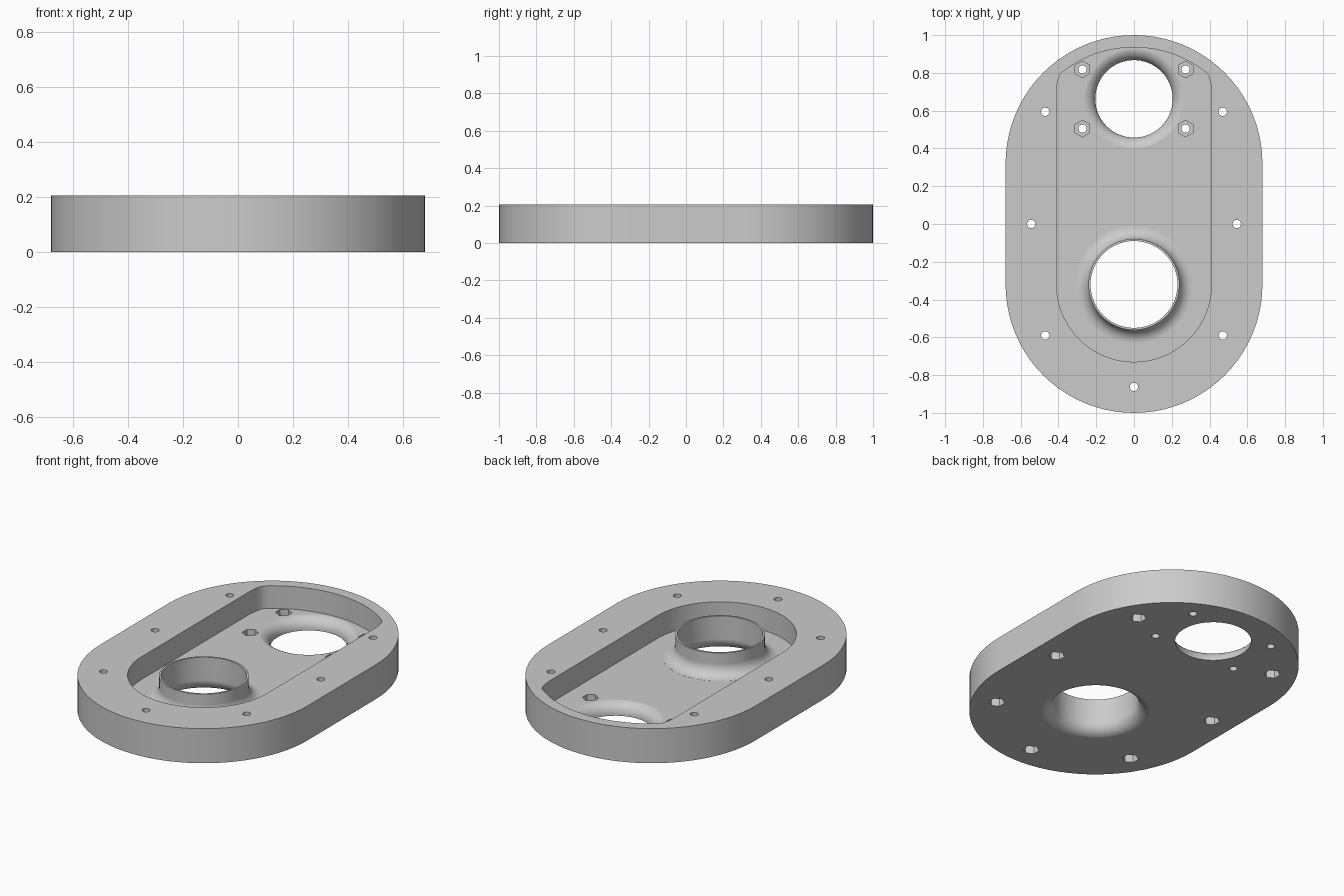
import bpy, bmesh
from math import sin, cos, pi, radians, sqrt, atan2

if "Cube" in bpy.data.objects:
    bpy.data.objects.remove(bpy.data.objects["Cube"], do_unlink=True)

HEIGHT, FLOOR, END_Y = 0.205, 0.07, 0.32
BORE_Y, HOLE_Y = -0.32, 0.6625

grey = bpy.data.materials.new("light_grey")
grey.use_nodes = True
grey.diffuse_color = (0.6, 0.6, 0.6, 1)
grey.node_tree.nodes["Principled BSDF"].inputs["Base Color"].default_value = (0.6, 0.6, 0.6, 1)


def arc(cx, cy, r, a0, a1, n):
    """Points on a circular arc, angles in degrees."""
    angles = [radians(a0 + (a1 - a0) * i / n) for i in range(n + 1)]
    return [(cx + r * cos(a), cy + r * sin(a)) for a in angles]


def make_object(name, bm):
    bmesh.ops.recalc_face_normals(bm, faces=bm.faces)
    mesh = bpy.data.meshes.new(name)
    bm.to_mesh(mesh)
    bm.free()
    obj = bpy.data.objects.new(name, mesh)
    bpy.context.collection.objects.link(obj)
    mesh.materials.append(grey)
    return obj


def prism(name, outline, z0, z1):
    """Extrude a closed outline upward."""
    bm = bmesh.new()
    low = [bm.verts.new((x, y, z0)) for x, y in outline]
    high = [bm.verts.new((x, y, z1)) for x, y in outline]
    bm.faces.new(low)
    bm.faces.new(high)
    for i in range(len(low)):
        j = (i + 1) % len(low)
        bm.faces.new((low[i], low[j], high[j], high[i]))
    return make_object(name, bm)


def lathe(name, profile, cy, n=72):
    """Solid of revolution about a vertical axis, from (radius, z) points."""
    bm = bmesh.new()
    rings = [[bm.verts.new((r * cos(2 * pi * i / n), cy + r * sin(2 * pi * i / n), z))
              for i in range(n)] for r, z in profile]
    for a, b in zip(rings, rings[1:]):
        for i in range(n):
            j = (i + 1) % n
            bm.faces.new((a[i], a[j], b[j], b[i]))
    bm.faces.new(rings[0])
    bm.faces.new(rings[-1])
    return make_object(name, bm)


def combine(target, tool, operation):
    """Apply a boolean and discard the tool."""
    mod = target.modifiers.new("combine", 'BOOLEAN')
    mod.operation, mod.solver, mod.object = operation, 'EXACT', tool
    bpy.context.view_layer.objects.active = target
    bpy.ops.object.modifier_apply(modifier=mod.name)
    bpy.data.objects.remove(tool, do_unlink=True)


# Rounded housing body
outline = arc(0, END_Y, 0.68, 0, 180, 40) + arc(0, -END_Y, 0.68, 180, 360, 40)
plate = prism("housing_plate", outline, 0, HEIGHT)

# Pocket: round front end, shallow arc at the back, eased back corners
corner = [(0.41, 0.70), (0.407, 0.74), (0.399, 0.775)]
corner_x = 0.387
start = atan2(sqrt(0.615 ** 2 - corner_x ** 2), corner_x) * 180 / pi
pocket = (arc(0, -END_Y, 0.41, 180, 360, 40) + corner
          + arc(0, END_Y, 0.615, start, 180 - start, 24)
          + [(-x, y) for x, y in reversed(corner)])
combine(plate, prism("pocket_cutter", pocket, FLOOR, 0.4), 'DIFFERENCE')

# Thin collar flaring into the floor
collar = [(0.311, 0.03), (0.311, FLOOR + 0.0005)]
collar += arc(0.311, FLOOR + 0.0705, 0.07, 265, 180, 10) + [(0.241, HEIGHT)]
combine(plate, lathe("collar", collar, BORE_Y), 'UNION')

# Collar bore with a rounded mouth underneath
bore = [(0.30, -0.1), (0.30, -0.0005)] + arc(0.30, 0.0695, 0.07, 265, 180, 10) + [(0.23, 0.4)]
combine(plate, lathe("bore_cutter", bore, BORE_Y), 'DIFFERENCE')

# Back opening with a rounded upper edge
opening = [(0.205, -0.1)] + arc(0.272, 0.0035, 0.067, 180, 95, 10) + [(0.271, FLOOR + 0.02)]
combine(plate, lathe("opening_cutter", opening, HOLE_Y), 'DIFFERENCE')

# Screw holes: rim nuts sit underneath, pocket nuts sit in the floor
rim_holes = [(0, -0.862)] + [(s * x, y) for s in (-1, 1)
                             for x, y in ((0.47, 0.594), (0.544, 0), (0.47, -0.59))]
floor_holes = [(s * 0.273, y) for s in (-1, 1) for y in (0.818, 0.505)]


def screw_cut(x, y, nut_z0, nut_z1):
    combine(plate, prism("screw_cutter", arc(x, y, 0.022, 0, 345, 23), -0.1, 0.4), 'DIFFERENCE')
    combine(plate, prism("nut_cutter", arc(x, y, 0.044, 30, 330, 5), nut_z0, nut_z1), 'DIFFERENCE')


for x, y in rim_holes:
    screw_cut(x, y, -0.1, 0.06)
for x, y in floor_holes:
    screw_cut(x, y, 0.035, 0.1)

# Smooth curved walls, crisp edges, flat faces kept flat
bpy.ops.object.select_all(action='DESELECT')
plate.select_set(True)
bpy.context.view_layer.objects.active = plate
bpy.ops.object.shade_smooth_by_angle(angle=radians(30))
weighted = plate.modifiers.new("flat_face_normals", 'WEIGHTED_NORMAL')
weighted.keep_sharp = True
